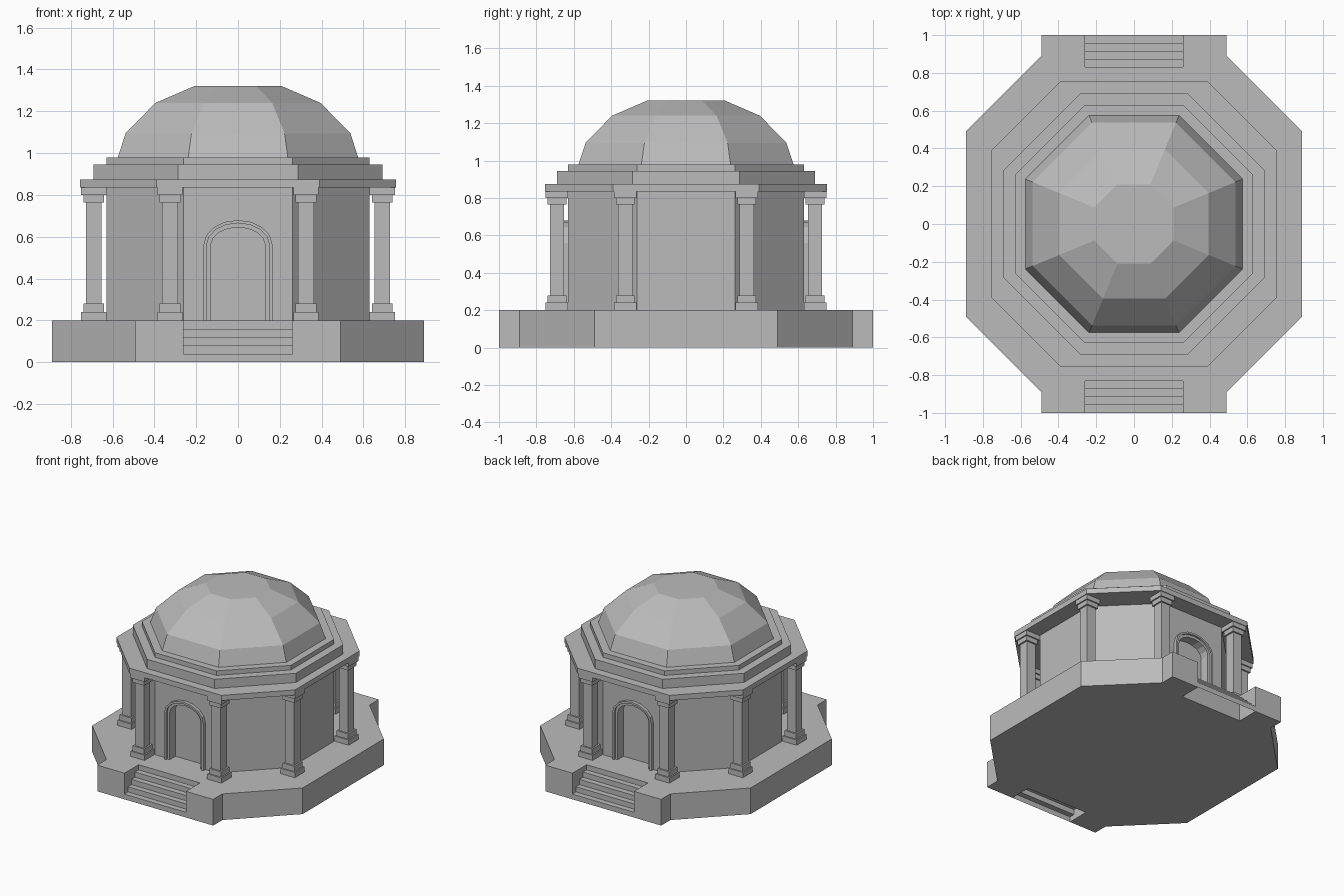
import bpy, bmesh, math

cube = bpy.data.objects.get("Cube")
if cube:
    bpy.data.objects.remove(cube, do_unlink=True)

stone = bpy.data.materials.new("grey_stone")
stone.use_nodes = True
GREY = (0.5, 0.5, 0.5, 1)
stone.diffuse_color = GREY
stone.node_tree.nodes["Principled BSDF"].inputs["Base Color"].default_value = GREY


def finish(name, bm):
    bmesh.ops.recalc_face_normals(bm, faces=bm.faces)
    mesh = bpy.data.meshes.new(name)
    bm.to_mesh(mesh)
    bm.free()
    mesh.materials.append(stone)
    obj = bpy.data.objects.new(name, mesh)
    bpy.context.collection.objects.link(obj)
    return obj


def extrude(name, points, vector):
    """Solid made by sweeping a closed 3D outline along a vector."""
    bm = bmesh.new()
    face = bm.faces.new([bm.verts.new(p) for p in points])
    made = bmesh.ops.extrude_face_region(bm, geom=[face], use_keep_orig=True)
    moved = [v for v in made["geom"] if isinstance(v, bmesh.types.BMVert)]
    bmesh.ops.translate(bm, verts=moved, vec=vector)
    return finish(name, bm)


def slab(name, plan, z0, z1):
    return extrude(name, [(x, y, z0) for x, y in plan], (0, 0, z1 - z0))


def octagon(a, c=None):
    """Octagon with half width a and half side c (regular by default)."""
    c = c or a * math.tan(math.pi / 8)
    return [(a, -c), (a, c), (c, a), (-c, a), (-a, c), (-a, -c), (-c, -a), (c, -a)]


def square(x, y, h):
    return [(x - h, y - h), (x + h, y - h), (x + h, y + h), (x - h, y + h)]


def arch(w, top, spring=0.56, n=8):
    """Arched doorway outline in x and z, from left foot to right foot."""
    curve = [(-w * math.cos(math.pi * i / n),
              spring + (top - spring) * math.sin(math.pi * i / n)) for i in range(n + 1)]
    return [(-w, FLOOR)] + curve + [(w, FLOOR)]


def upright(name, outline, y0, y1):
    return extrude(name, [(x, y0, z) for x, z in outline], (0, y1 - y0, 0))


FLOOR, EAVE = 0.2, 0.835
STAIR, NOTCH = 0.26, 0.83

# Platform with projecting ends, notched for the stairs
half = [(0.89, -0.49), (0.89, 0.49), (0.49, 0.89), (0.49, 1), (STAIR, 1), (STAIR, NOTCH),
        (-STAIR, NOTCH), (-STAIR, 1), (-0.49, 1), (-0.49, 0.89)]
slab("platform", half + [(-x, -y) for x, y in half], 0, FLOOR)

# Stairs: folded strips of treads and risers
for side, label in ((-1, "front"), (1, "back")):
    path = [(1, 0)]
    for i in range(4):
        y, z = 1 - i * (1 - NOTCH) / 4, (i + 1) * FLOOR / 5
        path += [(y, z), (y - (1 - NOTCH) / 4, z)]
    path.append((NOTCH, FLOOR))
    bm = bmesh.new()
    rows = [[bm.verts.new((x, side * y, z)) for x in (-STAIR, STAIR)] for y, z in path]
    for a, b in zip(rows, rows[1:]):
        bm.faces.new((a[0], a[1], b[1], b[0]))
    stairs = finish(label + "_stairs", bm)
    if sum(p.normal.z for p in stairs.data.polygons) < 0:
        stairs.data.flip_normals()

# Chamber walls with a doorway recess front and back
walls = slab("chamber_walls", octagon(0.63), FLOOR, EAVE)
for side, label in ((-1, "front"), (1, "back")):
    outline = [(x, z - 0.05 if z == FLOOR else z) for x, z in arch(0.14, 0.655)]
    cutter = upright(label + "_doorway_cutter", outline, side * 0.57, side * 0.8)
    cutter.hide_render = True
    mod = walls.modifiers.new("doorway", "BOOLEAN")
    mod.operation, mod.solver, mod.object = "DIFFERENCE", "EXACT", cutter
    bpy.context.view_layer.objects.active = walls
    bpy.ops.object.modifier_apply(modifier=mod.name)
    bpy.data.objects.remove(cutter, do_unlink=True)
    # Stepped door surround
    outer, middle, inner = arch(0.165, 0.68), arch(0.15, 0.665), arch(0.13, 0.645)
    upright(label + "_door_outer_moulding", outer + middle[::-1], side * 0.6, side * 0.655)
    upright(label + "_door_inner_moulding", middle + inner[::-1], side * 0.57, side * 0.64)

# Eight columns around the chamber
parts = (("plinth", 0.06, FLOOR, 0.24), ("base", 0.05, 0.24, 0.28),
         ("shaft", 0.038, 0.28, 0.765), ("neck", 0.05, 0.765, 0.8),
         ("capital", 0.06, 0.8, EAVE))
for i, (x, y) in enumerate(octagon(0.69, 0.325)):
    for part, h, z0, z1 in parts:
        slab(f"column_{part}_{i + 1}", square(x, y, h), z0, z1)

# Stepped roof tiers
slab("cornice", octagon(0.755, 0.39), EAVE, 0.875)
slab("middle_tier", octagon(0.69), 0.875, 0.945)
slab("upper_tier", octagon(0.63), 0.945, 0.98)

# Faceted dome
bm = bmesh.new()
rings = [[bm.verts.new((x, y, z)) for x, y in octagon(r)]
         for r, z in ((0.575, 0.98), (0.537, 1.095), (0.395, 1.24), (0.21, 1.32))]
for low, high in zip(rings, rings[1:]):
    for i in range(8):
        j = (i + 1) % 8
        bm.faces.new((low[i], low[j], high[j], high[i]))
bm.faces.new(rings[-1])
bm.faces.new(rings[0][::-1])
finish("dome", bm)
